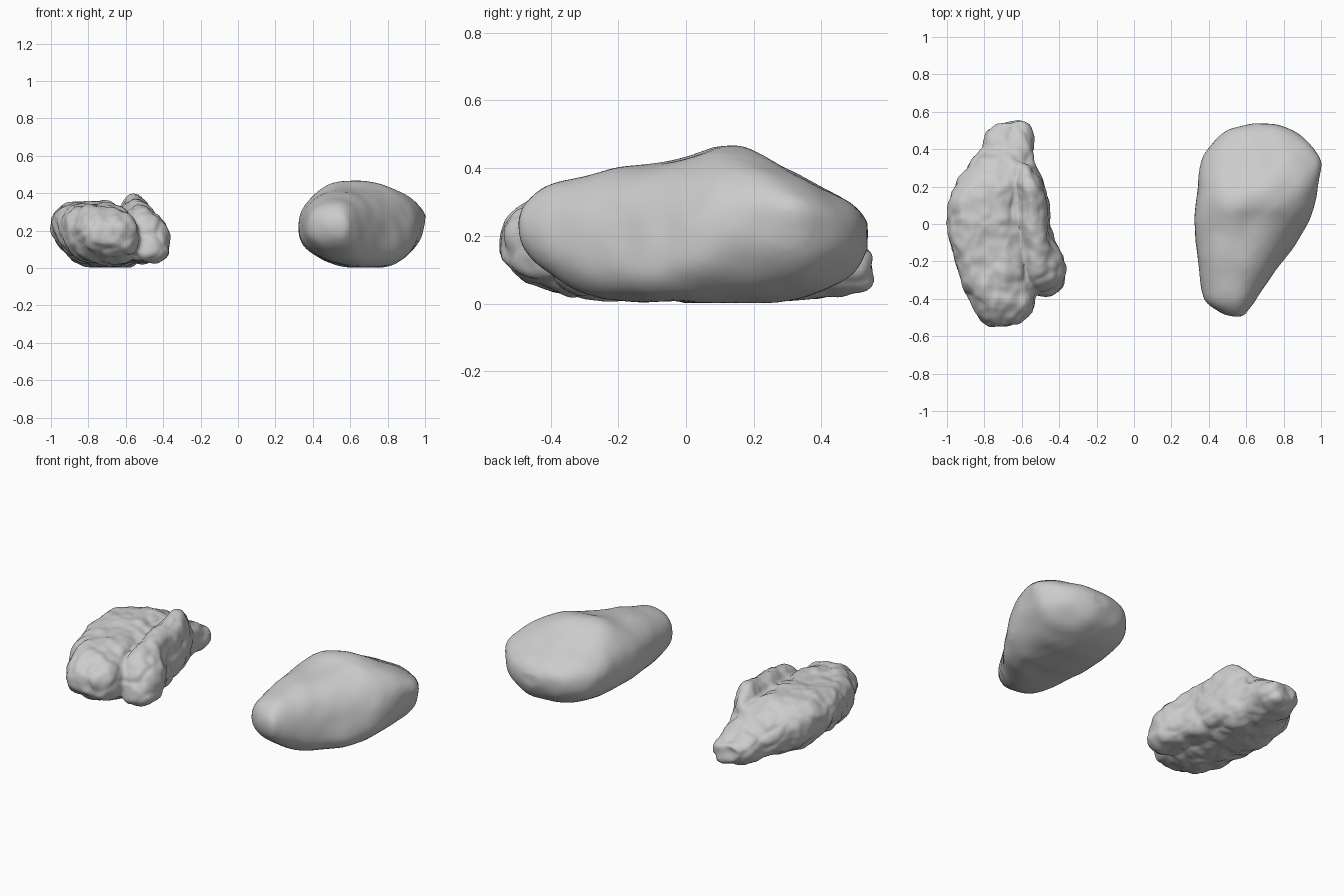
import bpy, bmesh, math
from mathutils import Vector, noise

if "Cube" in bpy.data.objects:
    bpy.data.objects.remove(bpy.data.objects["Cube"])

stone = bpy.data.materials.new("stone grey")
stone.diffuse_color = (0.6, 0.6, 0.6, 1)
stone.use_nodes = True
stone.node_tree.nodes["Principled BSDF"].inputs["Base Color"].default_value = stone.diffuse_color


def catmull(a, b, c, d, t):
    return tuple(0.5 * (2*q + (r-p)*t + (2*p-5*q+4*r-s)*t*t + (3*q-p-3*r+s)*t**3)
                 for p, q, r, s in zip(a, b, c, d))


def loft(bm, stations, power=0.92, sides=48, steps=6):
    """Cross-sections along y: (y, x left, x right, z bottom, z top,
    z of left side, z of right side, x of crest, x of keel)."""
    st = [stations[0]] + stations + [stations[-1]]
    rows = [catmull(*st[i:i+4], k/steps) for i in range(len(st)-3) for k in range(steps)]
    rows.append(stations[-1])
    rings = []
    for y, xl, xr, zb, zt, zl, zr, xt, xb in rows:
        ring = []
        for k in range(sides):
            a = 2 * math.pi * k / sides
            c, s = math.cos(a), math.sin(a)
            mid = xt if s > 0 else xb
            zm = zr if c > 0 else zl
            x = mid + (xr - mid if c > 0 else mid - xl) * math.copysign(abs(c)**power, c)
            z = zm + (zt - zm if s > 0 else zm - zb) * math.copysign(abs(s)**power, s)
            ring.append(bm.verts.new((x, y, z)))
        rings.append(ring)
    for p, q in zip(rings, rings[1:]):
        for k in range(sides):
            n = (k + 1) % sides
            bm.faces.new((p[k], p[n], q[n], q[k]))
    bm.faces.new(rings[0][::-1])
    bm.faces.new(rings[-1])


def rock(name, lofts, voxel, smooth, bumps):
    """Fuse lofts into one skin, soften it, then chip it with noise."""
    bm = bmesh.new()
    for l in lofts:
        loft(bm, l)
    bmesh.ops.recalc_face_normals(bm, faces=bm.faces)
    me = bpy.data.meshes.new(name)
    bm.to_mesh(me)
    bm.free()
    ob = bpy.data.objects.new(name, me)
    bpy.context.collection.objects.link(ob)
    m = ob.modifiers.new("fuse", 'REMESH')
    m.mode, m.voxel_size = 'VOXEL', voxel
    m = ob.modifiers.new("soften", 'SMOOTH')
    m.factor, m.iterations = 0.5, smooth
    dg = bpy.context.evaluated_depsgraph_get()
    new = bpy.data.meshes.new_from_object(ob.evaluated_get(dg))
    ob.modifiers.clear()
    ob.data = new
    moved = [v.co + v.normal * bumps(v.co) for v in new.vertices]
    for v, co in zip(new.vertices, moved):
        v.co = co
        v.co.z = max(co.z, 0.002)
    new.materials.clear()
    new.materials.append(stone)
    for p in new.polygons:
        p.use_smooth = True
        p.material_index = 0
    return ob


def gentle(p):
    # broad soft facets
    return 0.012 * noise.noise(p * 4) + 0.006 * noise.noise(p * 9)


def craggy(p):
    # chipped lumps, stretched along the rock's length
    q = Vector((p.x, p.y * 0.7, p.z)) + 0.03 * noise.noise_vector(p * 6)
    d = noise.voronoi(q * 8)[0]
    return (0.02 * (min(d[1] - d[0], 0.35) - 0.18)
            + 0.018 * noise.noise(p * 8) + 0.008 * noise.noise(p * 18))


# smooth boulder on the right
rock("smooth_boulder", [[
    (-.497, .52, .59, .19, .25, .22, .22, .56, .56),
    (-.47, .46, .605, .14, .30, .22, .21, .54, .55),
    (-.41, .38, .65, .085, .345, .21, .18, .52, .55),
    (-.30, .35, .72, .03, .375, .20, .14, .52, .60),
    (-.15, .33, .835, .01, .413, .19, .11, .55, .68),
    (.00, .318, .93, .003, .44, .19, .15, .58, .71),
    (.10, .325, .965, .0, .465, .20, .20, .61, .71),
    (.20, .34, .982, .0, .448, .21, .25, .64, .70),
    (.33, .365, 1.003, .015, .378, .21, .27, .66, .69),
    (.42, .415, .945, .04, .33, .21, .25, .68, .68),
    (.50, .50, .85, .085, .29, .21, .22, .69, .69),
    (.54, .62, .76, .16, .25, .21, .21, .70, .70)]], 0.02, 3, gentle)

# rough rock on the left: main body plus the side lobe that leaves a groove
body = [
    (-.545, -.79, -.63, .13, .25, .19, .19, -.72, -.72),
    (-.50, -.83, -.565, .08, .285, .19, .17, -.72, -.70),
    (-.40, -.885, -.525, .035, .33, .19, .15, -.73, -.70),
    (-.25, -.945, -.52, .015, .345, .21, .13, -.77, -.69),
    (-.10, -.98, -.51, .005, .35, .23, .11, -.79, -.69),
    (.05, -1.0, -.49, .0, .358, .25, .10, -.80, -.69),
    (.20, -.96, -.49, .0, .35, .23, .11, -.77, -.68),
    (.30, -.895, -.52, .01, .31, .19, .12, -.72, -.66),
    (.40, -.825, -.535, .02, .24, .15, .12, -.67, -.66),
    (.50, -.775, -.55, .03, .19, .13, .12, -.66, -.66),
    (.545, -.73, -.59, .06, .16, .12, .12, -.66, -.66)]
lobe = [
    (-.38, -.56, -.44, .07, .17, .11, .11, -.50, -.48),
    (-.33, -.60, -.38, .035, .26, .11, .11, -.51, -.48),
    (-.22, -.62, -.37, .03, .325, .12, .12, -.52, -.49),
    (-.05, -.63, -.435, .03, .36, .14, .13, -.54, -.52),
    (.15, -.64, -.465, .03, .40, .16, .15, -.55, -.55),
    (.25, -.64, -.50, .04, .37, .17, .16, -.56, -.56),
    (.32, -.63, -.53, .10, .29, .17, .17, -.57, -.57)]
rock("rough_rock", [body, lobe], 0.012, 2, craggy)
